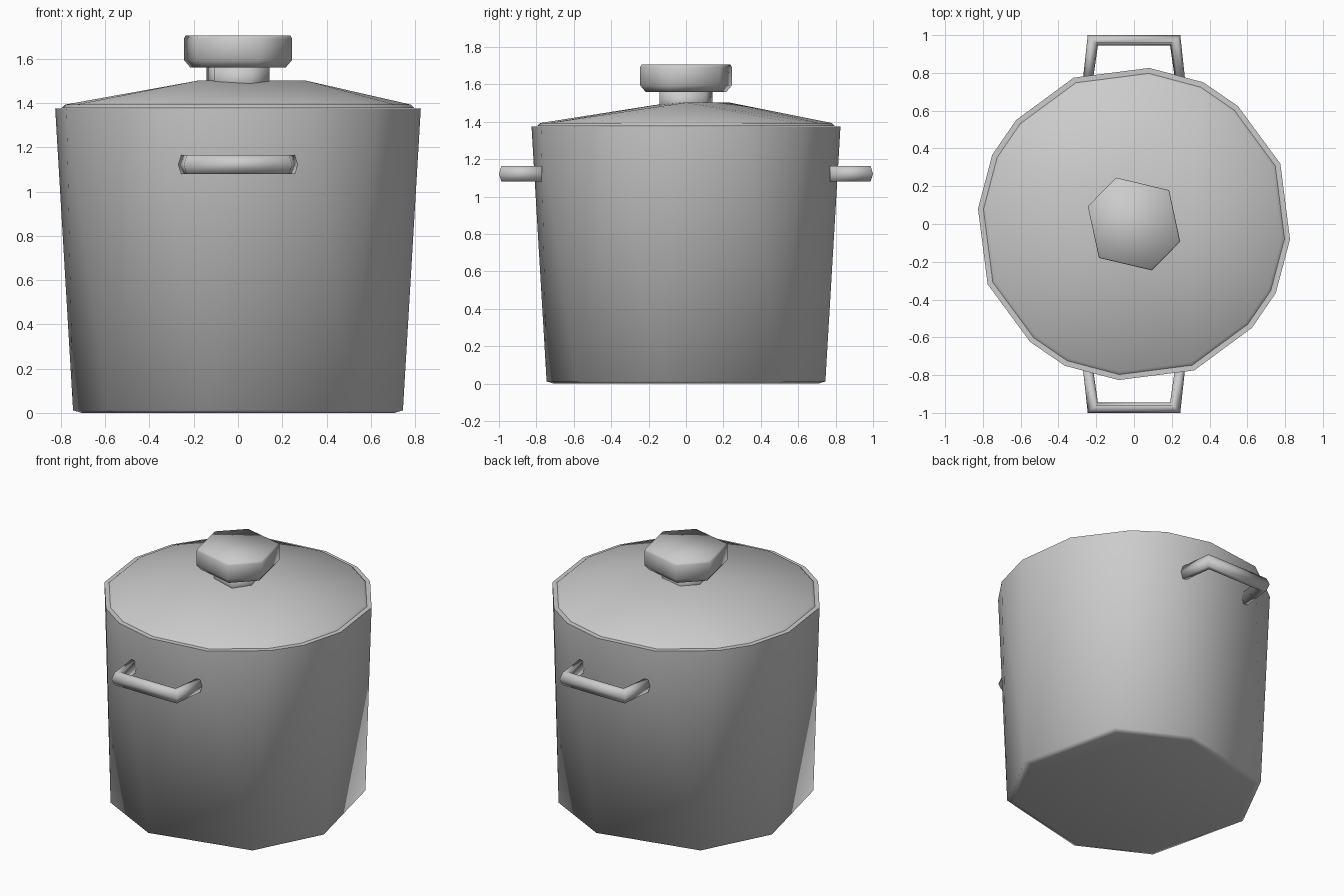
import bpy, bmesh, math
from mathutils import Vector

cube = bpy.data.objects.get("Cube")
if cube:
    bpy.data.objects.remove(cube)

TAU = 2 * math.pi
GREY = 0.6
steel = bpy.data.materials.new("steel_grey")
steel.use_nodes = True
steel.diffuse_color = (GREY, GREY, GREY, 1)
steel.node_tree.nodes["Principled BSDF"].inputs["Base Color"].default_value = (GREY, GREY, GREY, 1)


def ring(bm, polar, z, scale=1.0):
    """Closed loop of vertices from (angle in degrees, radius), sorted by angle."""
    return [bm.verts.new((scale * r * math.cos(math.radians(a)),
                          scale * r * math.sin(math.radians(a)), z))
            for a, r in sorted((a % 360, r) for a, r in polar)]


def angle(v):
    return math.atan2(v.co.y, v.co.x) % TAU


def zip_rings(bm, low, high):
    """Triangles between two rings whose counts may differ."""
    n, m = len(low), len(high)
    i = j = 0

    def middle(loop, k):
        a, b = angle(loop[k % len(loop)]), angle(loop[(k + 1) % len(loop)])
        b += TAU if b < a else 0
        return (a + b) / 2 + TAU * (k // len(loop))

    while i < n or j < m:
        a, b = low[i % n], high[j % m]
        if j >= m or (i < n and middle(low, i) < middle(high, j)):
            i += 1
            bm.faces.new((a, low[i % n], b))
        else:
            j += 1
            bm.faces.new((a, high[j % m], b))


def quad_rings(bm, low, high):
    n = len(low)
    for i in range(n):
        k = (i + 1) % n
        bm.faces.new((low[i], low[k], high[k], high[i]))


def finish(bm, name):
    bmesh.ops.recalc_face_normals(bm, faces=bm.faces)
    mesh = bpy.data.meshes.new(name)
    bm.to_mesh(mesh)
    bm.free()
    mesh.materials.append(steel)
    mesh.shade_smooth()
    obj = bpy.data.objects.new(name, mesh)
    bpy.context.collection.objects.link(obj)
    return obj


def quarter_turns(polar):
    return [(a + 90 * q, r) for q in range(4) for a, r in polar]


# Faceted outlines, each repeating every quarter turn
rim = quarter_turns([(84.4, 0.83), (64, 0.835), (48.6, 0.832), (22.4, 0.838)])
foot = quarter_turns([(41.5, 0.785), (78.7, 0.76)])
RIM_Z = 1.375

# Pot body: flared wall, small chamfer and flat base
bm = bmesh.new()
base = ring(bm, foot, 0, 0.95)
heel = ring(bm, foot, 0.012)
top = ring(bm, rim, RIM_Z)
bm.faces.new(base)
quad_rings(bm, base, heel)
zip_rings(bm, heel, top)
finish(bm, "pot_body")

# Flat lip of the pot
bm = bmesh.new()
quad_rings(bm, ring(bm, rim, RIM_Z, 0.92), ring(bm, rim, RIM_Z))
finish(bm, "pot_lip")

# Lid: shallow cone rising to three uneven crown points
bm = bmesh.new()
edge = ring(bm, rim, RIM_Z + 0.002, 0.965)
brim = ring(bm, rim, 1.393, 0.945)
crown = ring(bm, [(0, 0.3), (126, 0.285), (205, 0.19)], 1.503)
quad_rings(bm, edge, brim)
zip_rings(bm, brim, crown)
bm.faces.new(crown)
finish(bm, "lid")

# Knob: six uneven sides with an undercut bottom, on a narrow stem
hexagon = [(a + h, r) for h in (0, 180) for a, r in ((-21, 0.262), (44, 0.258), (111, 0.263))]


def lathe(name, steps):
    bm = bmesh.new()
    loops = [ring(bm, hexagon, z, s) for z, s in steps]
    for a, b in zip(loops, loops[1:]):
        quad_rings(bm, a, b)
    bm.faces.new(loops[0])
    bm.faces.new(loops[-1])
    return finish(bm, name)


lathe("lid_stem", [(1.45, 0.58), (1.57, 0.58)])
lathe("lid_knob", [(1.56, 0.88), (1.595, 1.0), (1.69, 1.0), (1.705, 0.97)])


# Handles: six-sided tube bent into a bracket
def handle(name, side):
    bm = bmesh.new()
    path = [(-0.243, 0.77, 1, 0), (-0.218, 0.973, 1, -1), (0.218, 0.973, -1, -1), (0.243, 0.77, -1, 0)]
    loops = []
    for x, y, mx, my in path:
        loop = []
        for k in range(6):
            t = TAU * k / 6
            u, v = 0.027 * math.cos(t), 0.049 * math.sin(t)
            p = Vector((x + mx * u, y + my * u, 1.122 + v))
            loop.append(bm.verts.new((side * p.x, side * p.y, p.z)))
        loops.append(loop)
    # the inner side of the bracket swaps after the middle, so every loop keeps its order
    for a, b in zip(loops, loops[1:]):
        quad_rings(bm, a, b)
    bm.faces.new(loops[0])
    bm.faces.new(loops[-1])
    return finish(bm, name)


handle("front_handle", -1)
handle("back_handle", 1)
